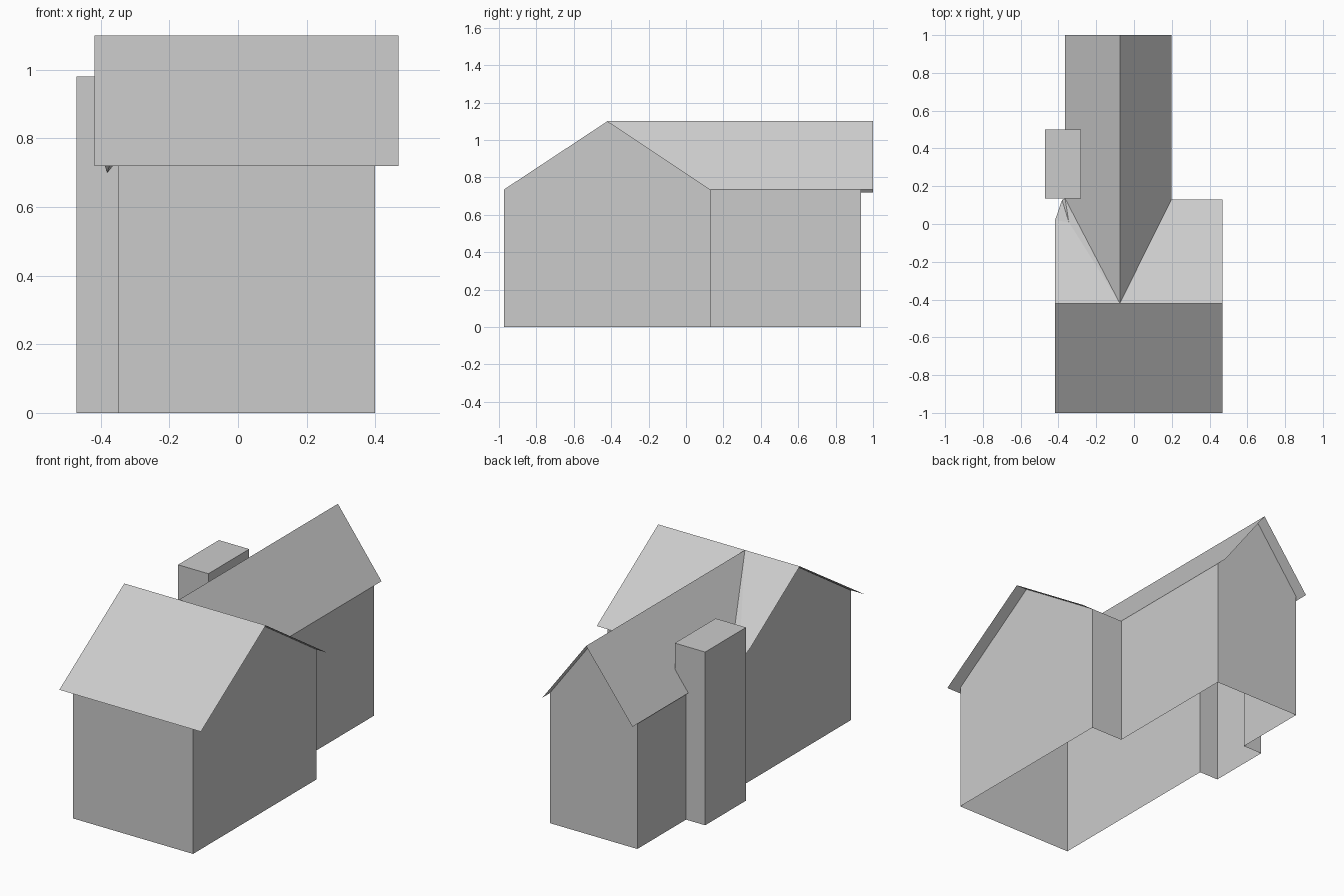
import bpy
import bmesh

cube = bpy.data.objects.get("Cube")
if cube:
    bpy.data.objects.remove(cube, do_unlink=True)

# Single plaster grey for the whole building
grey = bpy.data.materials.new("plain_grey")
grey.use_nodes = True
tone = (0.6, 0.6, 0.6, 1)
grey.diffuse_color = tone
grey.node_tree.nodes["Principled BSDF"].inputs["Base Color"].default_value = tone

# Main levels and wall lines
EAVE, DRIP, RIDGE, STACK = 0.735, 0.72, 1.1, 0.98
LEFT, RIGHT = 0.4, -0.35            # hall side walls
FRONT, HALL_BACK, WING_BACK = -0.973, 0.13, 0.935
WING_LEFT = 0.198
HALL_RIDGE, WING_RIDGE = -0.42, -0.075
STACK_FRONT, STACK_BACK = 0.135, 0.5
STACK_OUT, STACK_IN = -0.47, -0.28
ROOF_LEFT, ROOF_RIGHT, ROOF_FRONT, ROOF_BACK = 0.468, -0.418, -1.0, 1.0


def build(name, polygons):
    """Thin shell made of flat polygons that share welded corners."""
    bm = bmesh.new()
    for poly in polygons:
        bm.faces.new([bm.verts.new(p) for p in poly])
    bmesh.ops.remove_doubles(bm, verts=bm.verts, dist=0.0005)
    bmesh.ops.recalc_face_normals(bm, faces=bm.faces)
    mesh = bpy.data.meshes.new(name)
    bm.to_mesh(mesh)
    bm.free()
    mesh.materials.append(grey)
    obj = bpy.data.objects.new(name, mesh)
    bpy.context.collection.objects.link(obj)
    return obj


def wall(a, b, top=EAVE):
    """Upright rectangle between two plan points."""
    return [(*a, 0), (*b, 0), (*b, top), (*a, top)]


def hall_gable(x):
    return [(x, FRONT, 0), (x, HALL_BACK, 0), (x, HALL_BACK, EAVE),
            (x, HALL_RIDGE, RIDGE), (x, FRONT, EAVE)]


# Front hall walls, open underneath
build("hall_walls", [
    wall((RIGHT, FRONT), (LEFT, FRONT)),
    hall_gable(LEFT),
    hall_gable(RIGHT),
    wall((LEFT, HALL_BACK), (WING_LEFT, HALL_BACK)),
])

# Rear wing walls, leaving a gap for the chimney shaft
build("wing_walls", [
    wall((WING_LEFT, HALL_BACK), (WING_LEFT, WING_BACK)),
    [(WING_LEFT, WING_BACK, 0), (RIGHT, WING_BACK, 0), (RIGHT, WING_BACK, EAVE),
     (WING_RIDGE, WING_BACK, RIDGE), (WING_LEFT, WING_BACK, EAVE)],
    wall((RIGHT, WING_BACK), (RIGHT, STACK_BACK)),
    wall((RIGHT, STACK_FRONT), (RIGHT, HALL_BACK)),
])

# Chimney: side profile at both ends, joined by the outer, top and inner faces
profile = [(RIGHT, 0), (STACK_OUT, 0), (STACK_OUT, STACK),
           (STACK_IN, STACK), (STACK_IN, 0.835), (RIGHT, EAVE)]
ends = [[(x, y, z) for x, z in profile] for y in (STACK_FRONT, STACK_BACK)]
strips = [[ends[0][i], ends[0][i + 1], ends[1][i + 1], ends[1][i]] for i in (1, 2, 3)]
build("chimney", ends + strips)

# Roof sheets meeting in two valleys
crossing = (WING_RIDGE, HALL_RIDGE, RIDGE)
left_valley = (WING_LEFT, HALL_BACK, EAVE)
right_valley = (-0.345, 0.01, 0.815)
valley_tip = (-0.381, 0.127, 0.7)
ridge_left = (ROOF_LEFT, HALL_RIDGE, RIDGE)
ridge_right = (ROOF_RIGHT, HALL_RIDGE, RIDGE)
build("hall_roof", [
    [(ROOF_RIGHT, ROOF_FRONT, DRIP), (ROOF_LEFT, ROOF_FRONT, DRIP),
     ridge_left, crossing, ridge_right],
    [ridge_left, (ROOF_LEFT, HALL_BACK, EAVE), left_valley, crossing],
    [ridge_right, crossing, right_valley, (ROOF_RIGHT, 0.02, 0.808)],
    [right_valley, valley_tip, (ROOF_RIGHT, 0.02, 0.808)],
])

wing_eave = -0.365
ridge_back = (WING_RIDGE, ROOF_BACK, RIDGE)
eave_start = (wing_eave, STACK_FRONT, DRIP)
build("wing_roof", [
    [crossing, left_valley, (WING_LEFT, ROOF_BACK, EAVE), ridge_back],
    [crossing, ridge_back, (wing_eave, ROOF_BACK, DRIP), eave_start],
    [crossing, eave_start, right_valley],
    [right_valley, eave_start, valley_tip],
])
